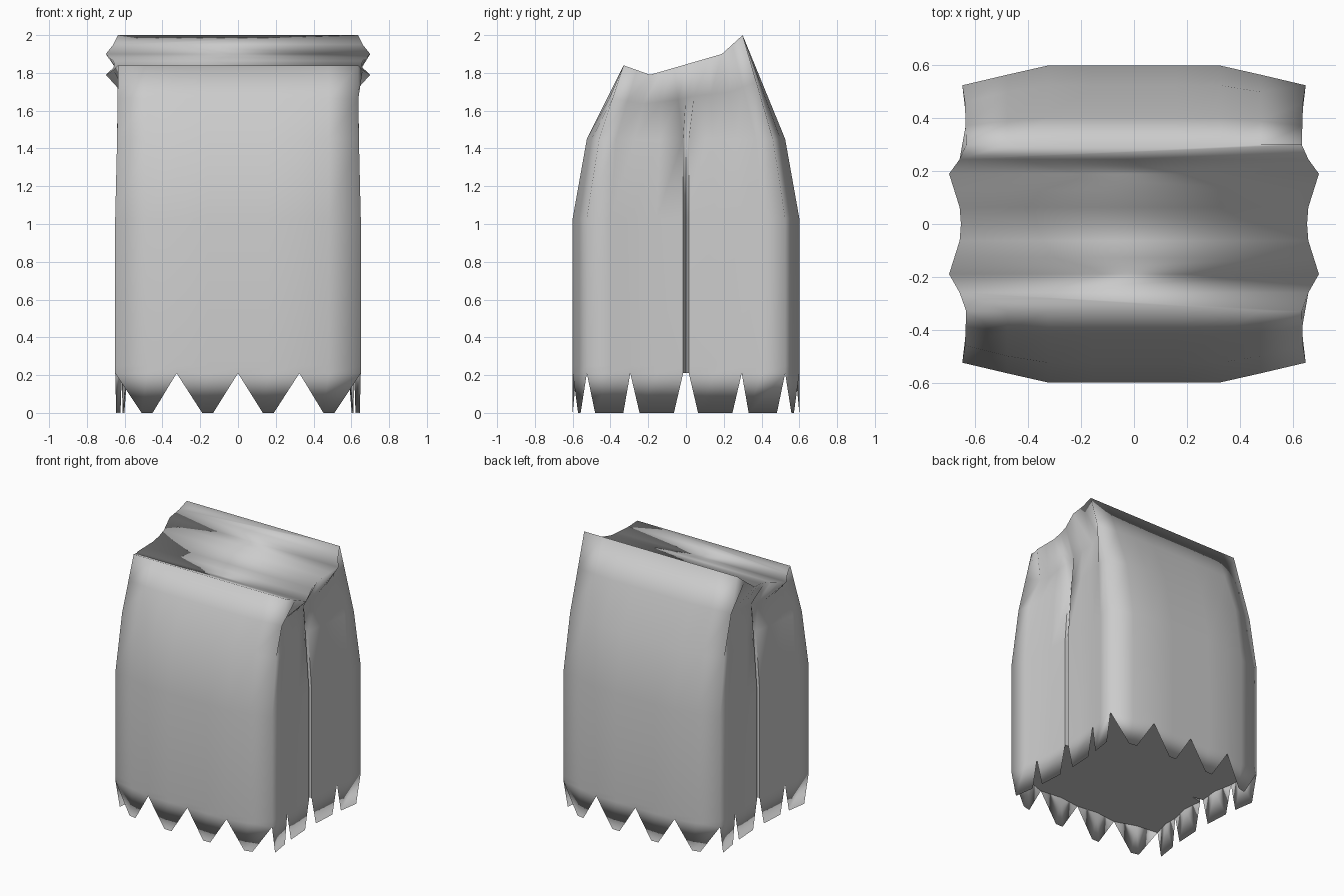
import bpy, bmesh
from mathutils import Vector

cube = bpy.data.objects.get("Cube")
if cube:
    bpy.data.objects.remove(cube)

# One quarter of the bag outline, from front centre to the side gusset crease
LOWER = [(0, .6), (.16, .6), (.325, .6), (.48, .565), (.65, .525),
         (.635, .4), (.615, .295), (.605, .155), (.6, .015), (.52, 0)]
SHOULDER = [(0, .525), (.16, .525), (.325, .525), (.48, .5), (.64, .46),
            (.625, .37), (.61, .27), (.59, .14), (.57, .015), (.48, 0)]
TOP_X = [0, .16, .325, .48, .635, .66, .7, .68, .66, .655]
PINCH = [0, 0, 0, 0, 0, .07, .1, .07, .05, .03]
LAST = len(LOWER) - 1

# Walk round the whole bag: (column, x sign, y sign)
LOOP = ([(i, 1, -1) for i in range(LAST)] + [(LAST, 1, 0)]
        + [(i, 1, 1) for i in range(LAST - 1, -1, -1)]
        + [(i, -1, 1) for i in range(1, LAST)] + [(LAST, -1, 0)]
        + [(i, -1, -1) for i in range(LAST - 1, 0, -1)])
N = len(LOOP)


def flat_ring(outline, z):
    return [Vector((outline[i][0] * sx, outline[i][1] * sy, z)) for i, sx, sy in LOOP]


def top_point(i, sx, sy):
    """Folded top edge: a ridge, an ear, then the middle of the fold."""
    ridge, ear = ((-.33, 1.84), (-.19, 1.79)) if sy < 0 else ((.3, 2.0), (.19, 1.9))
    middle = (0, 1.845)
    if i <= 4:
        y, z = ridge
    else:
        a, b, t = (ridge, ear, (i - 4) / 2) if i <= 6 else (ear, middle, (i - 6) / 3)
        y, z = (a[k] + (b[k] - a[k]) * t for k in range(2))
    return Vector((TOP_X[i] * sx, y, z))


shoulder = flat_ring(SHOULDER, 1.45)
top = [top_point(*c) for c in LOOP]
neck = []
for (i, sx, sy), low, high in zip(LOOP, shoulder, top):
    p = low.lerp(high, .55)
    p.x -= PINCH[i] * sx
    neck.append(p)

bm = bmesh.new()
rings = [[bm.verts.new(p) for p in ring] for ring in
         (flat_ring(LOWER, .21), flat_ring(LOWER, .25), flat_ring(LOWER, 1.03),
          shoulder, neck, top)]

# Walls
for a, b in zip(rings, rings[1:]):
    for k in range(N):
        n = (k + 1) % N
        bm.faces.new((a[k], a[n], b[n], b[k]))

# Folded top strip, joined straight across from side to side
at = dict(zip(LOOP, rings[-1]))
for sy in (-1, 1):
    row = [at[(i, -1, sy)] for i in range(4, 0, -1)] + [at[(i, 1, sy)] for i in range(5)]
    bm.faces.new(row + [at[(5, 1, sy)], at[(5, -1, sy)]])
    for i in range(5, LAST):
        j = i + 1
        s = 0 if j == LAST else sy
        bm.faces.new((at[(i, -1, sy)], at[(i, 1, sy)], at[(j, 1, s)], at[(j, -1, s)]))

# Teeth along the lower edge, thin wedges hanging from the base
base = rings[0]
floor = []
for k, (i, sx, sy) in enumerate(LOOP):
    if i % 2 == 0 or i == LAST:
        floor.append(base[k])
        continue
    a, b, c = base[k - 1], base[k], base[(k + 1) % N]
    width = .18 if i < 4 else .65
    tips = []
    for side in (a, c):
        p = b.co.lerp(side.co, width)
        tips.append(bm.verts.new((p.x, p.y, 0)))
    inward = Vector((0, -sy, 0)) if i < 4 else Vector((-sx, 0, 0))
    inner = bm.verts.new(b.co + inward * .02)
    floor.append(inner)
    for middle in (b, inner):
        bm.faces.new((a, middle, c, tips[1], tips[0]))
base_face = bm.faces.new(floor)

bmesh.ops.recalc_face_normals(bm, faces=bm.faces)
for f in bm.faces:
    f.smooth = f is not base_face

# Sharp gusset folds on both sides
for k, (i, sx, sy) in enumerate(LOOP):
    if i >= LAST - 1:
        for a, b in zip(rings[:3], rings[1:4]):
            bm.edges.get((a[k], b[k])).smooth = False

mesh = bpy.data.meshes.new("paper_bag")
bm.to_mesh(mesh)
bm.free()
bag = bpy.data.objects.new("paper_bag", mesh)
bpy.context.scene.collection.objects.link(bag)
